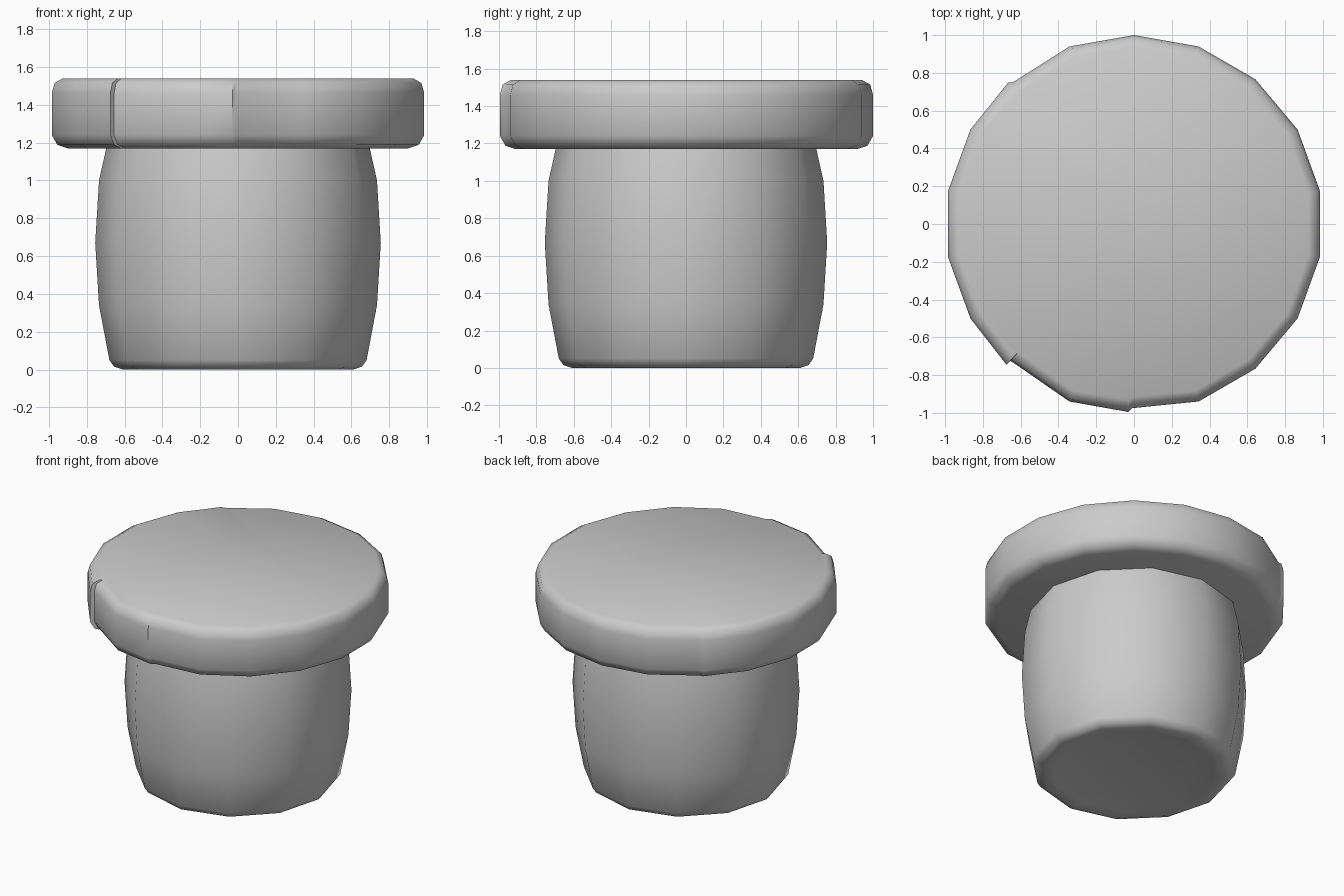
import bpy, bmesh
from math import cos, sin, radians

if "Cube" in bpy.data.objects:
    bpy.data.objects.remove(bpy.data.objects["Cube"])


def loft(name, outline, profile):
    """Stack scaled copies of an outline (scale, z), cap both ends."""
    bm = bmesh.new()
    rings = [[bm.verts.new((x * s, y * s, z)) for x, y in outline] for s, z in profile]
    n = len(outline)
    for a, b in zip(rings, rings[1:]):
        for i in range(n):
            j = (i + 1) % n
            bm.faces.new((a[i], a[j], b[j], b[i]))
    bm.faces.new(rings[0][::-1])
    bm.faces.new(rings[-1])
    bmesh.ops.recalc_face_normals(bm, faces=bm.faces)
    mesh = bpy.data.meshes.new(name)
    bm.to_mesh(mesh)
    bm.free()
    obj = bpy.data.objects.new(name, mesh)
    bpy.context.collection.objects.link(obj)
    bpy.ops.object.select_all(action='DESELECT')
    obj.select_set(True)
    bpy.context.view_layer.objects.active = obj
    bpy.ops.object.shade_smooth_by_angle(angle=radians(50))
    return obj


# Bulging body, with a shallow dished foot
circle12 = [(cos(radians(a)), sin(radians(a))) for a in range(0, 360, 30)]
loft("barrel_body", circle12, [
    (0.43, 0.03), (0.54, 0.01), (0.61, 0.0), (0.655, 0.015), (0.68, 0.05),
    (0.735, 0.34), (0.755, 0.67), (0.735, 1.0), (0.69, 1.2)])

# Lid rim: 18 sides, with chips where the boards meet
chips = {
    130: [(-0.625, 0.76), (-0.645, 0.75), (-0.665, 0.75)],
    230: [(-0.675, -0.745), (-0.655, -0.725), (-0.63, -0.74)],
    270: [(-0.03, -0.995), (-0.01, -0.975)],
}
rim = []
for a in range(10, 370, 20):
    rim += chips.get(a, [(cos(radians(a)), sin(radians(a)))])
loft("lid", rim, [
    (0.915, 1.17), (0.97, 1.188), (1.0, 1.24), (1.0, 1.46),
    (0.985, 1.515), (0.94, 1.54)])
